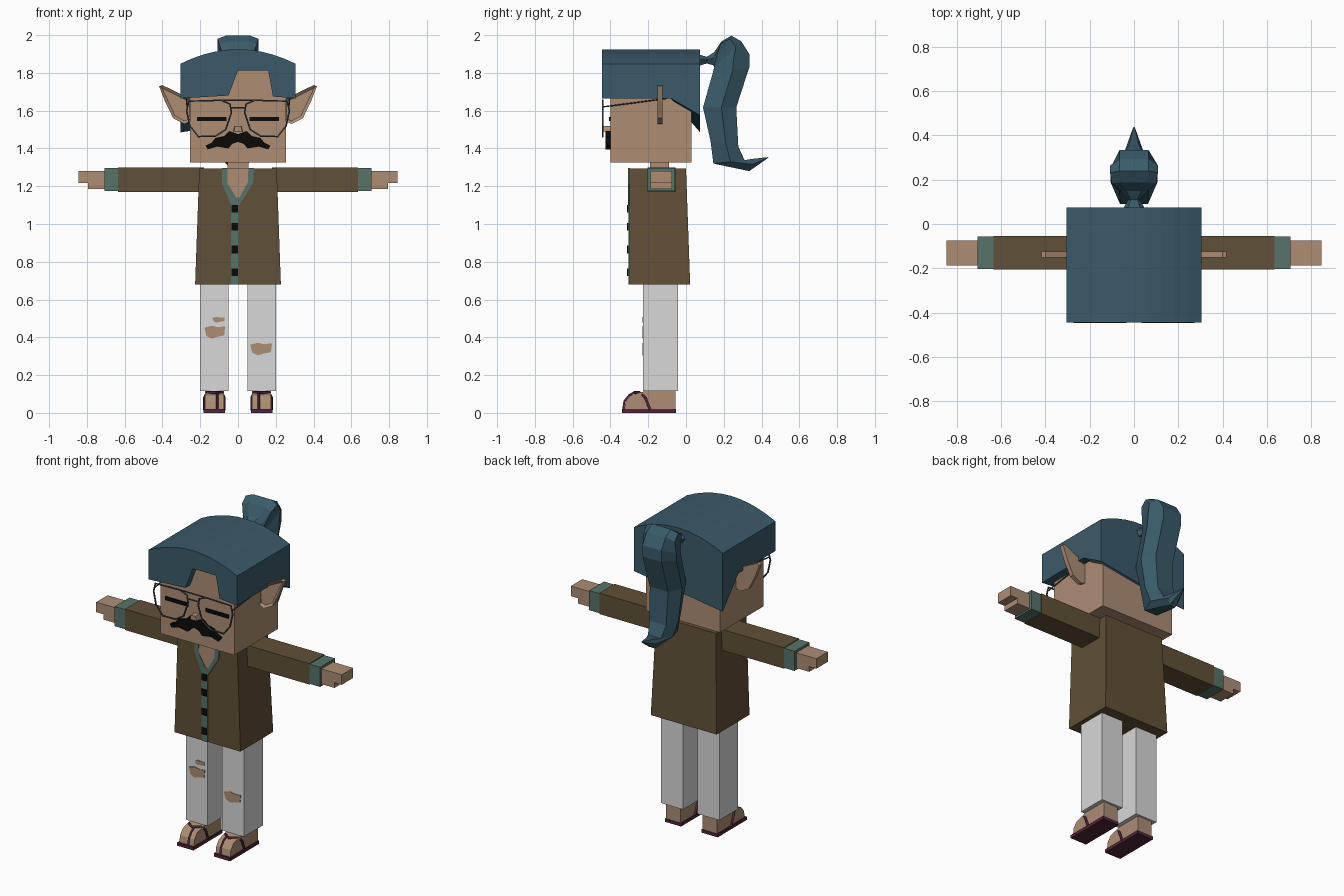
import bpy
import bmesh
from mathutils import Vector

old = bpy.data.objects.get("Cube")
if old:
    bpy.data.objects.remove(old)


def material(name, r, g, b):
    mat = bpy.data.materials.new(name)
    mat.use_nodes = True
    mat.diffuse_color = (r, g, b, 1)
    shader = next(n for n in mat.node_tree.nodes if n.type == "BSDF_PRINCIPLED")
    shader.inputs["Base Color"].default_value = (r, g, b, 1)
    shader.inputs["Roughness"].default_value = 0.8
    return mat


skin = material("skin", .42, .27, .175)
hair = material("blue hair", .042, .104, .142)
brown = material("brown cloth", .118, .081, .038)
teal = material("teal trim", .095, .172, .144)
white = material("pale trousers", .69, .69, .69)
purple = material("purple sandal", .08, .018, .042)
black = material("black", .003, .003, .003)
wire = material("dark wire", .055, .065, .072)


def finish(name, bm, mat):
    bmesh.ops.recalc_face_normals(bm, faces=bm.faces)
    mesh = bpy.data.meshes.new(name)
    bm.to_mesh(mesh)
    bm.free()
    mesh.materials.append(mat)
    obj = bpy.data.objects.new(name, mesh)
    bpy.context.collection.objects.link(obj)
    return obj


def loft_mesh(rings):
    """Join matching rings of points and cap both ends."""
    bm = bmesh.new()
    loops = [[bm.verts.new(p) for p in ring] for ring in rings]
    for a, b in zip(loops, loops[1:]):
        for i in range(len(a)):
            j = (i + 1) % len(a)
            bm.faces.new((a[i], a[j], b[j], b[i]))
    bm.faces.new(loops[0])
    bm.faces.new(loops[-1])
    return bm


def loft(name, rings, mat):
    return finish(name, loft_mesh(rings), mat)


def front_plate(name, outline, y0, y1, mat, side=1):
    return loft(name, [[(side * x, y, z) for x, z in outline] for y in (y0, y1)], mat)


def box(name, xs, ys, zs, mat, side=1):
    (x0, x1), (z0, z1) = xs, zs
    return front_plate(name, [(x0, z0), (x1, z0), (x1, z1), (x0, z1)], *ys, mat, side)


def tube(name, points, radius, mat, cyclic=False):
    curve = bpy.data.curves.new(name, "CURVE")
    curve.dimensions = "3D"
    curve.bevel_depth = radius
    curve.bevel_resolution = 1
    curve.use_fill_caps = True
    spline = curve.splines.new("POLY")
    spline.points.add(len(points) - 1)
    for target, p in zip(spline.points, points):
        target.co = (*p, 1)
    spline.use_cyclic_u = cyclic
    curve.materials.append(mat)
    obj = bpy.data.objects.new(name, curve)
    bpy.context.collection.objects.link(obj)


# Head, neck and nose
box("head", (-.255, .255), (-.4, .03), (1.325, 1.84), skin)
box("neck", (-.055, .055), (-.19, -.09), (1.25, 1.34), skin)
loft("nose", [[(-w, y, 1.49), (w, y, 1.49), (w * .7, y, 1.518), (-w * .7, y, 1.518)]
              for w, y in ((.026, -.395), (.022, -.44))], skin)

# Moustache from a mirrored half outline
half = [(0, 1.475), (.045, 1.492), (.075, 1.465), (.12, 1.455), (.14, 1.43),
        (.172, 1.415), (.16, 1.395), (.11, 1.41), (.05, 1.4), (.03, 1.425), (0, 1.435)]
front_plate("moustache", half + [(-x, z) for x, z in half[-2:0:-1]], -.425, -.395, black)

# Arched hair block, sloping lower at the back
W = .305
arch = [(W * i / 5, 1.848 + .077 * (1 - (i / 5) ** 2)) for i in range(-5, 6)]


def hair_ring(y, right_z, left_z):
    return [(x, y, z) for x, z in arch + [(W, left_z), (-W, right_z)]]


loft("hair_block", [hair_ring(-.394, 1.665, 1.665), hair_ring(-.08, 1.665, 1.665),
                    hair_ring(.075, 1.485, 1.575)], hair)
notch = [(W, 1.665), (.185, 1.675), (.16, 1.813), (0, 1.813), (-.05, 1.68), (-W, 1.665)]
front_plate("hair_fringe", arch + notch, -.445, -.394, hair)


# Ponytail: each section runs from an inner to an outer (y, z) point
def tail_ring(inner, outer, width, belly=.55):
    a, b = Vector((0, *inner)), Vector((0, *outer))
    mid = a.lerp(b, belly)
    ring = []
    for p, w in ((a, .6), (mid, 1), (b, .6), (b, -.6), (mid, -1), (a, -.6)):
        ring.append((w * width, p.y, p.z))
    return ring


sections = [((.06, 1.835), (.06, 1.9), .055), ((.11, 1.85), (.11, 1.885), .025),
            ((.145, 1.84), (.15, 1.91), .06), ((.147, 1.835), (.187, 1.966), .1, .9),
            ((.148, 1.832), (.24, 1.997), .108, .9), ((.148, 1.828), (.293, 1.967), .108, .8),
            ((.147, 1.82), (.335, 1.9), .108), ((.142, 1.8), (.335, 1.83), .108),
            ((.09, 1.617), (.266, 1.617), .105), ((.13, 1.44), (.277, 1.41), .095),
            ((.145, 1.32), (.31, 1.338), .075), ((.335, 1.28), (.36, 1.346), .035),
            ((.432, 1.348), (.438, 1.354), .004)]
loft("ponytail", [tail_ring(*s) for s in sections], hair)

# Jacket body, open neck, collar and placket
loft("jacket", [[(-w, -.3, z), (w, -.3, z), (w, back, z), (-w, back, z)]
                for w, back, z in ((.227, .022, .68), (.205, 0, 1.295))], brown)
front_plate("chest_opening", [(-.057, 1.296), (-.057, 1.21), (-.012, 1.13),
                              (.01, 1.13), (.055, 1.22), (.055, 1.296)], -.303, -.298, skin)
front_plate("collar", [(-.085, 1.297), (-.085, 1.215), (-.035, 1.1), (0, 1.09), (.08, 1.215),
                       (.085, 1.297), (.055, 1.297), (.052, 1.22), (.008, 1.14),
                       (-.01, 1.14), (-.055, 1.215), (-.057, 1.297)], -.306, -.297, teal)
box("placket", (-.036, .002), (-.305, -.297), (.68, 1.1), teal)
for i, z in enumerate((1.08, .985, .865, .745)):
    box(f"button_{i + 1}", (-.034, 0), (-.312, -.303), (z - .02, z + .02), black)

ear = [(.245, 1.665), (.27, 1.672), (.4, 1.735), (.418, 1.73), (.385, 1.645),
       (.343, 1.56), (.285, 1.53), (.245, 1.545)]
lens = [(.042, 1.635), (.09, 1.655), (.26, 1.65), (.272, 1.6), (.255, 1.52), (.21, 1.463),
        (.12, 1.465), (.065, 1.5), (.035, 1.59)]

for side, word in ((1, "left"), (-1, "right")):
    # Ear with a hollow front
    bm = loft_mesh([[(side * x, y, z) for x, z in ear] for y in (-.152, -.125)])
    bmesh.ops.recalc_face_normals(bm, faces=bm.faces)
    face = min(bm.faces, key=lambda f: f.calc_center_median().y)
    bmesh.ops.inset_region(bm, faces=[face], thickness=.016)
    bmesh.ops.translate(bm, verts=face.verts, vec=(0, .012, 0))
    finish(f"{word}_ear", bm, skin)

    # Closed eye and spectacles
    box(f"{word}_eye", (.06, .218), (-.407, -.398), (1.545, 1.567), black, side)
    tube(f"{word}_lens_rim", [(side * x, -.441, z) for x, z in lens], .005, wire, True)
    tube(f"{word}_temple", [(side * .268, -.441, 1.62), (side * .272, -.3, 1.638),
                            (side * .272, -.1, 1.665)], .004, wire)

    # Sleeve, cuff and stepped hand
    box(f"{word}_sleeve", (.18, .635), (-.205, -.055), (1.17, 1.3), brown, side)
    box(f"{word}_cuff", (.63, .707), (-.203, -.057), (1.174, 1.296), teal, side)
    front_plate(f"{word}_hand", [(.7, 1.185), (.795, 1.185), (.795, 1.218), (.845, 1.218),
                                 (.845, 1.28), (.7, 1.28)], -.187, -.075, skin, side)

    # Trouser leg and rounded foot
    box(f"{word}_leg", (.05, .2), (-.227, -.042), (.115, .7), white, side)
    foot = [(-.055, .018), (-.055, .12), (-.2, .12), (-.25, .106), (-.295, .092),
            (-.32, .06), (-.327, .018)]
    loft(f"{word}_foot", [[(side * x, y, z) for y, z in foot] for x in (.075, .175)], skin)

    # Sandal sole, arched strap and toe thong
    box(f"{word}_sole", (.07, .182), (-.338, -.052), (0, .02), purple, side)
    strap = [(.072, -.19, .015), (.072, -.215, .08), (.085, -.245, .108), (.125, -.275, .108),
             (.165, -.245, .108), (.178, -.215, .08), (.178, -.19, .015)]
    tube(f"{word}_strap", [(side * x, y, z) for x, y, z in strap], .007, purple)
    thong = [(-.275, .108), (-.3, .095), (-.326, .062), (-.333, .015)]
    tube(f"{word}_thong", [(side * .11, y, z) for y, z in thong], .006, purple)

# Spectacle bridge
for name, w, z in (("upper_bridge", .085, 1.655), ("lower_bridge", .037, 1.615)):
    tube(name, [(-w, -.441, z), (w, -.441, z)], .004, wire)

# Ragged knee holes
rag = [(-1, .7), (-.3, 1), (.3, .8), (1, .9), (.9, -.5), (.3, -.7), (-.3, -1), (-.8, -.6)]
for name, x, z, w, h in (("right_knee_hole", -.123, .427, .055, .034),
                         ("right_thigh_hole", -.103, .493, .033, .015),
                         ("left_knee_hole", .122, .338, .058, .033)):
    front_plate(name, [(x + w * a, z + h * b) for a, b in rag], -.23, -.225, skin)
